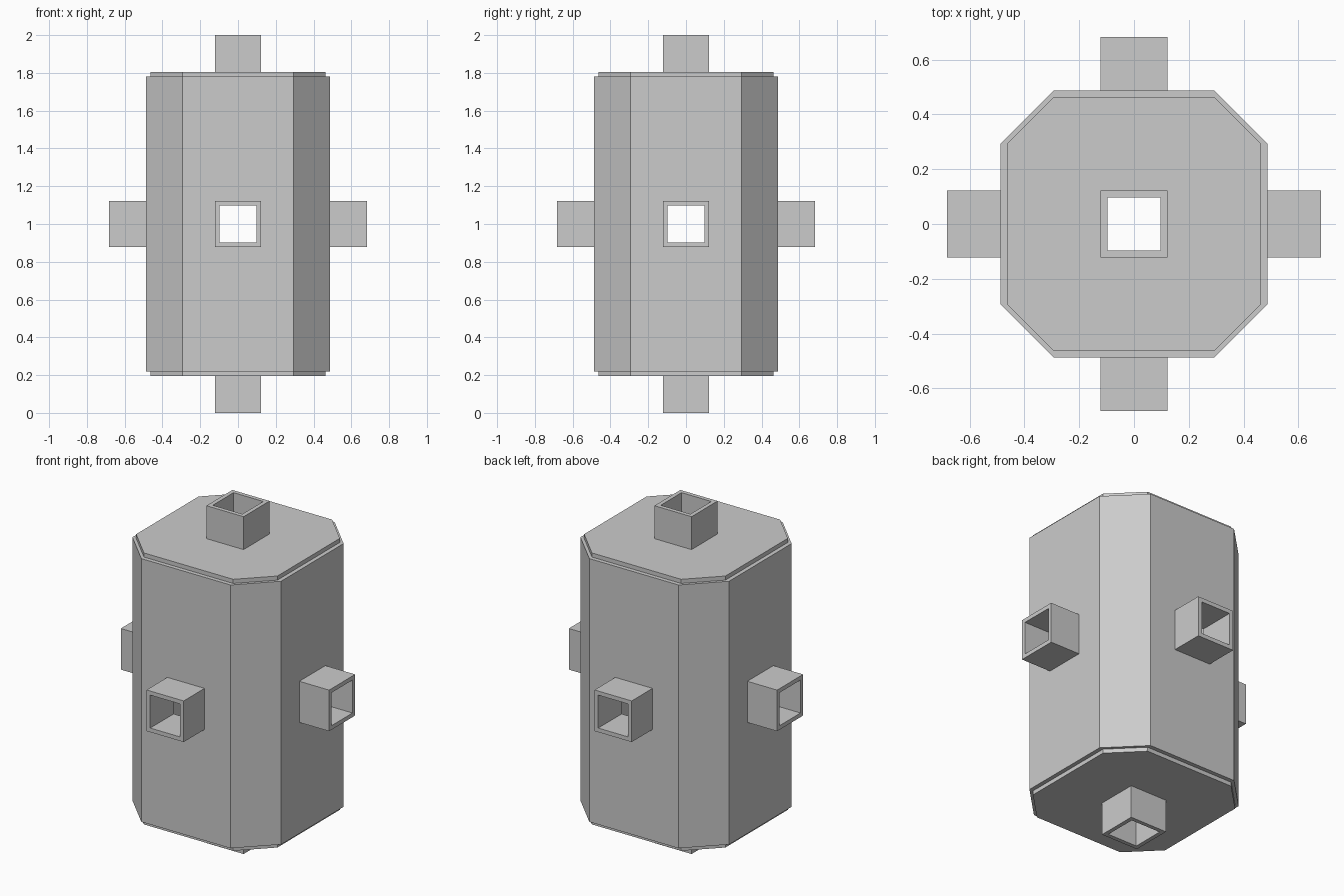
import bpy, bmesh
from math import radians
from mathutils import Matrix, Vector

if "Cube" in bpy.data.objects:
    bpy.data.objects.remove(bpy.data.objects["Cube"])

U = 1 / 41                      # wall thickness; every size is a multiple of it
CENTRE = Vector((0, 0, 1))


def rect(w, h, z):
    return [Vector((x, y, z)) for x, y in ((w, h), (-w, h), (-w, -h), (w, -h))]


def octagon(r, z, c=12):
    pts = ((c, r), (-c, r), (-r, c), (-r, -c), (-c, -r), (c, -r), (r, -c), (r, c))
    return [Vector((x, y, z)) for x, y in pts]


def add_face(bm, pts, m=Matrix(), flip=False):
    pts = [m @ p * U + CENTRE for p in pts]
    bm.faces.new([bm.verts.new(p) for p in (pts[::-1] if flip else pts)])


def strip(bm, lower, upper, m=Matrix(), step=1):
    """Quads between two loops; step 2 keeps only the chamfer sides."""
    n = len(lower)
    for i in range(step - 1, n, step):
        j = (i + 1) % n
        add_face(bm, [lower[i], lower[j], upper[j], upper[i]], m)


def holed(bm, outer, hole, m, flip=False):
    """Flat panel with a square opening."""
    n, k = len(outer), len(outer) // 4
    for i in range(4):
        edge = [outer[(i * k + s) % n] for s in range(k + 1)]
        add_face(bm, edge + [hole[(i + 1) % 4], hole[i]], m, flip)


def finish(bm, name):
    bmesh.ops.remove_doubles(bm, verts=bm.verts, dist=1e-5)
    mesh = bpy.data.meshes.new(name)
    bm.to_mesh(mesh)
    bm.free()
    bpy.context.collection.objects.link(bpy.data.objects.new(name, mesh))


# Directions: local z points out of each wall
tilt = Matrix.Rotation(radians(90), 4, 'X')
sides = {n: Matrix.Rotation(radians(90 * i), 4, 'Z') @ tilt
         for i, n in enumerate(("front", "right", "back", "left"))}
ends = {"top": Matrix(), "bottom": Matrix.Rotation(radians(180), 4, 'X')}

# Hollow octagonal hull
bm = bmesh.new()
strip(bm, octagon(20, -32), octagon(20, 32), step=2)
strip(bm, octagon(19, 32), octagon(19, -32), step=2)
for m in sides.values():
    holed(bm, rect(12, 32, 20), rect(5, 5, 20), m)
    holed(bm, rect(12, 32, 19), rect(4, 4, 19), m, True)
for m in ends.values():
    strip(bm, octagon(20, 32), octagon(19, 32), m)      # ledge
    strip(bm, octagon(19, 32), octagon(19, 33), m)      # end plate rim
    holed(bm, octagon(19, 33), rect(5, 5, 33), m)
    holed(bm, octagon(19, 32), rect(4, 4, 32), m, True)
finish(bm, "hull")

# Six open square ports
for group, inner, outer, tip in ((sides, 19, 20, 28), (ends, 32, 33, 41)):
    for name, m in group.items():
        bm = bmesh.new()
        loops = [rect(5, 5, outer), rect(5, 5, tip), rect(4, 4, tip), rect(4, 4, inner)]
        for a, b in zip(loops, loops[1:]):
            strip(bm, a, b, m)
        finish(bm, name + "_port")
